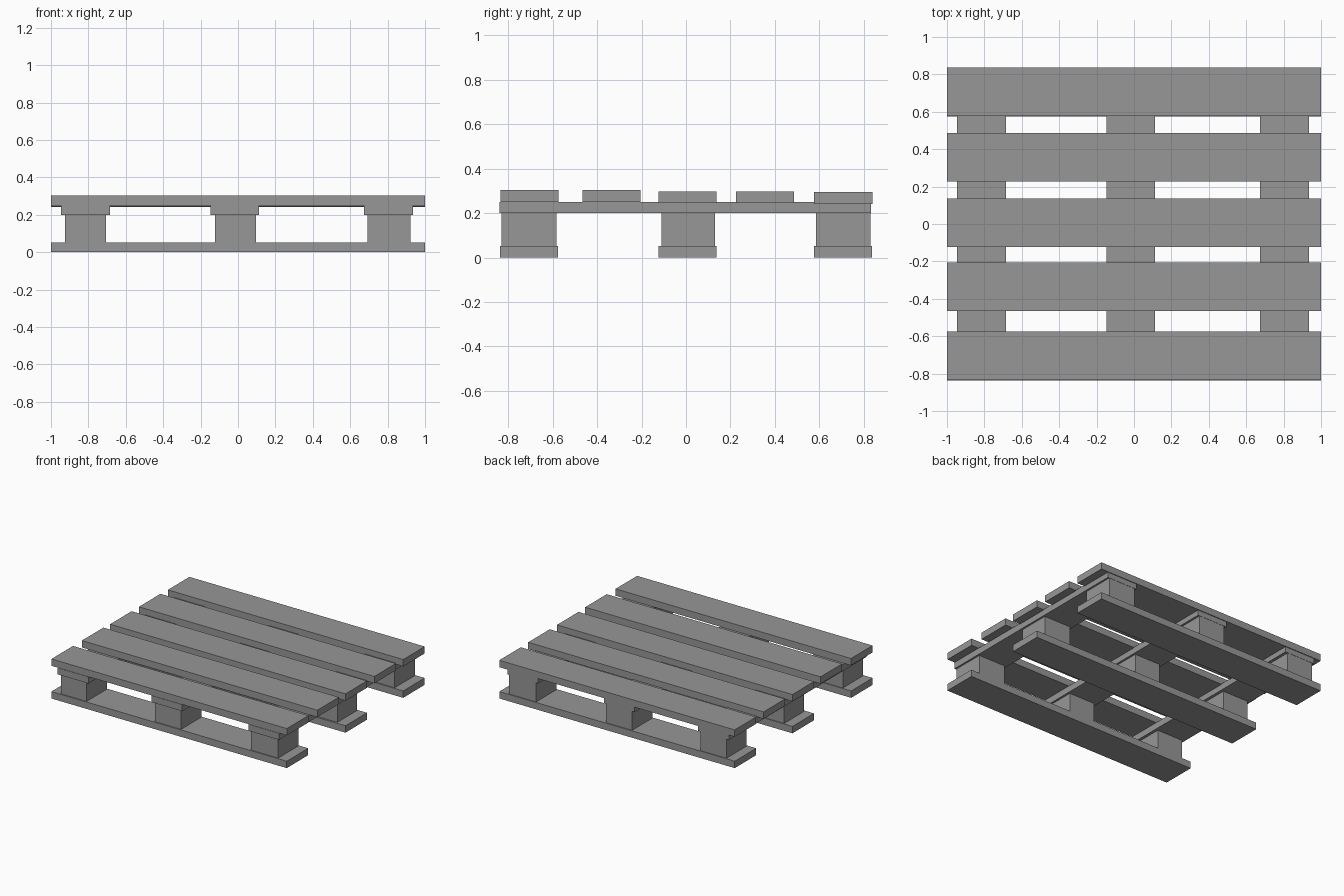
import bpy
import bmesh
from mathutils import Vector

cube = bpy.data.objects.get("Cube")
if cube:
    bpy.data.objects.remove(cube, do_unlink=True)

# Plain grey timber
timber = bpy.data.materials.new("grey_timber")
timber.use_nodes = True
GREY = (0.31, 0.31, 0.31, 1.0)
timber.diffuse_color = GREY
bsdf = next(n for n in timber.node_tree.nodes if n.type == "BSDF_PRINCIPLED")
bsdf.inputs["Base Color"].default_value = GREY
bsdf.inputs["Roughness"].default_value = 0.9


def plank(name, x, y, z):
    """Box given by its (low, high) span on each axis."""
    low, high = Vector((x[0], y[0], z[0])), Vector((x[1], y[1], z[1]))
    bm = bmesh.new()
    bmesh.ops.create_cube(bm, size=1)
    for v in bm.verts:
        v.co = (low + high) / 2 + v.co * (high - low)
    mesh = bpy.data.meshes.new(name)
    bm.to_mesh(mesh)
    bm.free()
    mesh.materials.append(timber)
    obj = bpy.data.objects.new(name, mesh)
    bpy.context.collection.objects.link(obj)
    return obj


LENGTH = (-1, 1)
BOARD_WIDTH = 0.261
BOARD_THICK = 0.053

# Deck boards: front edge and top height, slightly uneven
deck = [(-0.835, 0.303), (-0.466, 0.303), (-0.124, 0.298),
        (0.226, 0.298), (0.577, 0.294)]
for i, (y, top) in enumerate(deck, 1):
    plank(f"deck_board_{i}", LENGTH, (y, y + BOARD_WIDTH), (top - BOARD_THICK, top))

# Base boards
for name, y in (("front", -0.837), ("middle", -0.124), ("back", 0.576)):
    plank(f"base_board_{name}", LENGTH, (y, y + BOARD_WIDTH), (0, BOARD_THICK))

# Stringers across the pallet, each on three spacer blocks
stringers = {"right": (-0.946, -0.684), "centre": (-0.147, 0.113), "left": (0.674, 0.936)}
block_x = {"right": (-0.925, -0.706), "centre": (-0.123, 0.097), "left": (0.692, 0.922)}
block_y = {"front": (-0.829, -0.582), "middle": (-0.111, 0.13), "back": (0.585, 0.83)}
for side, x in stringers.items():
    plank(f"stringer_{side}", x, (-0.838, 0.832), (0.2, 0.25))
    for row, y in block_y.items():
        plank(f"block_{row}_{side}", block_x[side], y, (0.05, 0.202))
